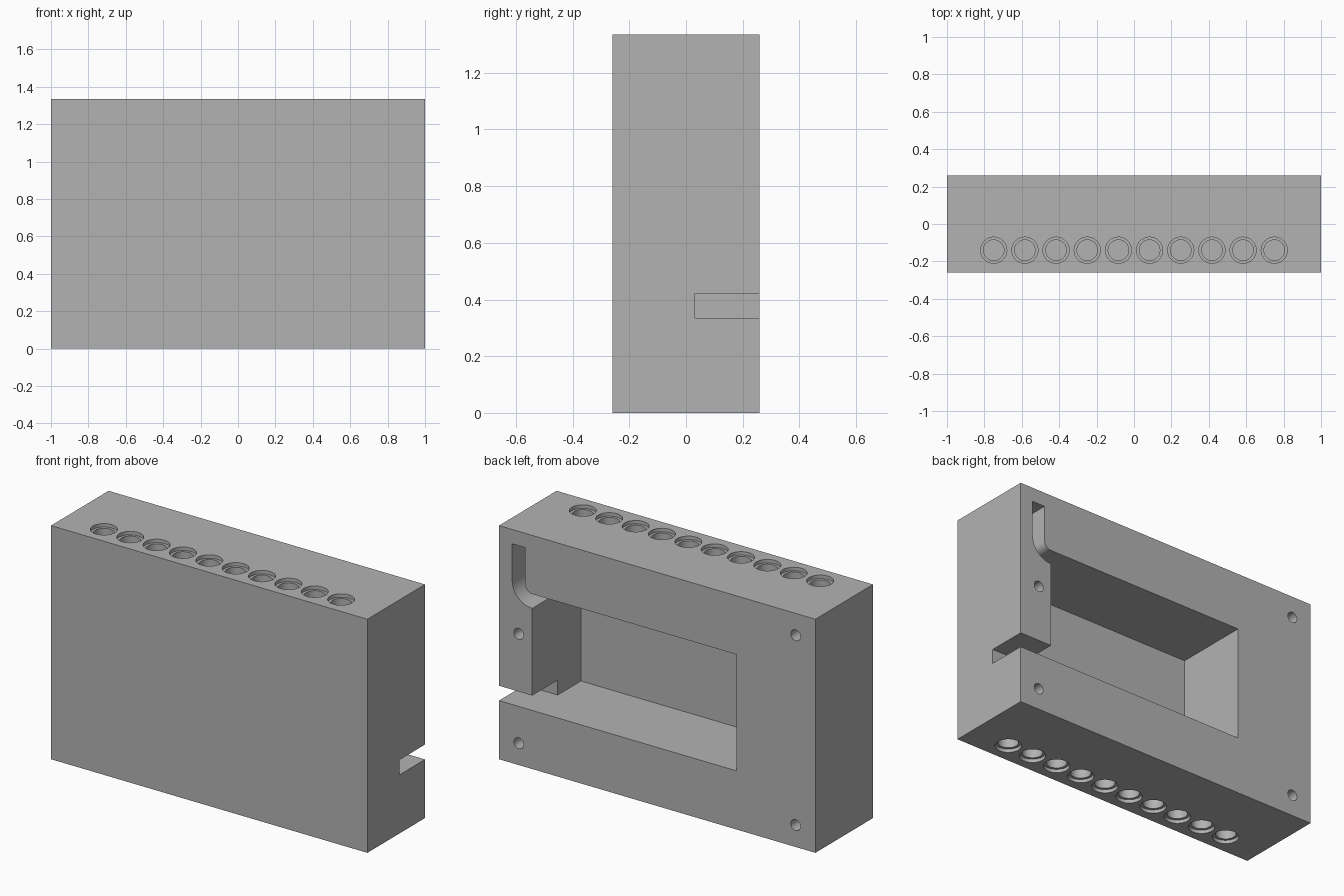
import bpy, bmesh, math
from mathutils import Matrix, Vector

if "Cube" in bpy.data.objects:
    bpy.data.objects.remove(bpy.data.objects["Cube"])

HX, HY, H = 1.0, 0.26, 1.335      # half width, half depth, height
grey = bpy.data.materials.new("plain grey")
grey.diffuse_color = (0.45, 0.45, 0.45, 1)
grey.use_nodes = True
grey.node_tree.nodes["Principled BSDF"].inputs["Base Color"].default_value = grey.diffuse_color


def make(name, bm):
    bmesh.ops.recalc_face_normals(bm, faces=bm.faces[:])
    me = bpy.data.meshes.new(name)
    bm.to_mesh(me)
    bm.free()
    me.materials.append(grey)
    ob = bpy.data.objects.new(name, me)
    bpy.context.collection.objects.link(ob)
    return ob


def prism(name, outline, y0, y1):
    """Extrude an x/z outline along y."""
    bm = bmesh.new()
    f = bm.faces.new([bm.verts.new((x, y0, z)) for x, z in outline])
    ext = bmesh.ops.extrude_face_region(bm, geom=[f])["geom"]
    bmesh.ops.translate(bm, vec=(0, y1 - y0, 0),
                        verts=[v for v in ext if isinstance(v, bmesh.types.BMVert)])
    return make(name, bm)


def box(name, x0, x1, y0, y1, z0, z1):
    return prism(name, [(x0, z0), (x1, z0), (x1, z1), (x0, z1)], y0, y1)


def cylinders(name, centres, r, length, rot=Matrix()):
    bm = bmesh.new()
    for c in centres:
        bmesh.ops.create_cone(bm, cap_ends=True, segments=32, radius1=r, radius2=r,
                              depth=length, matrix=Matrix.Translation(Vector(c)) @ rot)
    return make(name, bm)


housing = box("housing", -HX, HX, -HY, HY, 0, H)
OUT = HY + 0.1                    # cutters overshoot the back face

# Main pocket, side cable slot
cutters = [box("pocket_cutter", -0.5, 0.79, -0.18, OUT, 0.335, 1.0),
           box("side_slot_cutter", 0.7, 1.1, 0.03, OUT, 0.335, 0.42)]

# Curved channel rising from the pocket corner
cx, cz, r_in, r_out = 0.79, 1.045, 0.045, 0.127
turn = [-math.pi / 2 + math.pi / 2 * i / 12 for i in range(13)]
outer = [(cx + r_out * math.cos(a), cz + r_out * math.sin(a)) for a in turn]
inner = [(cx + r_in * math.cos(a), cz + r_in * math.sin(a)) for a in reversed(turn)]
path = [(0.72, cz - r_out)] + outer + [(cx + r_out, 1.253), (cx + r_in, 1.253)] \
    + inner + [(0.72, cz - r_in)]
cutters.append(prism("channel_cutter", path, 0.03, OUT))

# Rows of stepped holes in the top and bottom
row = [-0.75 + i / 6 for i in range(10)]
for r, depth, label in ((0.055, 0.25, "bore"), (0.07, 0.02, "counterbore")):
    ends = [(x, -0.14, z) for z in (0, H) for x in row]
    cutters.append(cylinders(label + "_cutter", ends, r, 2 * depth))

# Screw holes in the back
screws = [(0.875, HY, 0.125), (0.875, HY, 0.75), (-0.875, HY, 0.125), (-0.875, HY, 1.21)]
cutters.append(cylinders("screw_hole_cutter", screws, 0.031, 0.5,
                         Matrix.Rotation(math.pi / 2, 4, 'X')))

# Cut everything out of the housing
bpy.context.view_layer.objects.active = housing
housing.select_set(True)
for c in cutters:
    c.hide_render = True
    m = housing.modifiers.new(c.name, 'BOOLEAN')
    m.operation, m.solver, m.object = 'DIFFERENCE', 'EXACT', c
    bpy.ops.object.modifier_apply(modifier=m.name)
for c in cutters:
    bpy.data.objects.remove(c)
bpy.ops.object.shade_smooth_by_angle(angle=math.radians(30))
